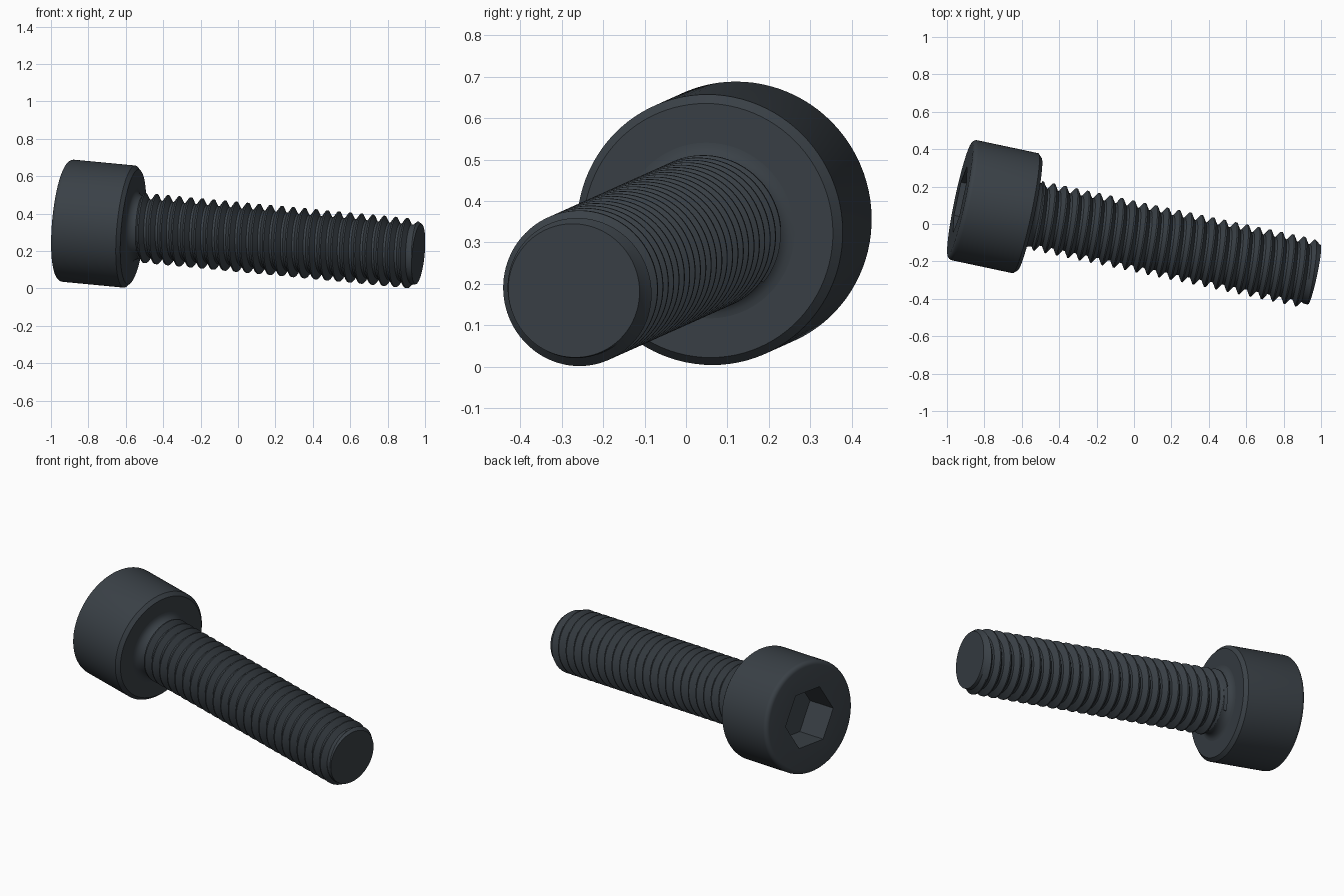
import bpy, bmesh, math
from mathutils import Matrix, Vector

cube = bpy.data.objects.get("Cube")
if cube:
    bpy.data.objects.remove(cube)

SEG = 96
HEAD_R, HEAD_H = 0.328, 0.38
LENGTH = 1.945
MAJOR, MINOR, TIP_R = 0.187, 0.154, 0.162
PITCH = 0.0625
HEX_APOTHEM, HEX_DEPTH = 0.157, 0.19

# Tilted frame of the screw: local z runs from the head to the tip
axis = Vector((0.974, -0.207, -0.0927)).normalized()
side = Vector((0, 0, 1)).cross(axis).normalized()
up = axis.cross(side)
frame = Matrix((side, up, axis)).transposed().to_4x4()
frame.translation = (-0.93, 0.132, 0.364)

steel = bpy.data.materials.new("dark_blued_steel")
steel.use_nodes = True
colour = (0.042, 0.052, 0.062, 1)
steel.diffuse_color = colour
steel.node_tree.nodes["Principled BSDF"].inputs["Base Color"].default_value = colour


def finish(name, bm):
    bmesh.ops.remove_doubles(bm, verts=bm.verts, dist=1e-5)
    bmesh.ops.recalc_face_normals(bm, faces=bm.faces)
    bm.transform(frame)
    mesh = bpy.data.meshes.new(name)
    bm.to_mesh(mesh)
    bm.free()
    mesh.materials.append(steel)
    obj = bpy.data.objects.new(name, mesh)
    bpy.context.collection.objects.link(obj)
    bpy.ops.object.select_all(action='DESELECT')
    obj.select_set(True)
    bpy.context.view_layer.objects.active = obj
    bpy.ops.object.shade_smooth_by_angle(angle=math.radians(30))


def point(r, a, t):
    return (r * math.cos(a), r * math.sin(a), t)


def hexagon(a):
    # Radius of a hexagon with a corner at angle zero
    sector = math.pi / 3
    return HEX_APOTHEM / math.cos(a % sector - sector / 2)


def lathe(name, profile, cap_start=False):
    bm = bmesh.new()
    rings = []
    for t, r in profile:
        ring = []
        for i in range(SEG):
            a = math.tau * i / SEG
            ring.append(bm.verts.new(point(r(a) if callable(r) else r, a, t)))
        rings.append(ring)
    for lo, hi in zip(rings, rings[1:]):
        for i in range(SEG):
            j = (i + 1) % SEG
            bm.faces.new((lo[i], lo[j], hi[j], hi[i]))
    if cap_start:
        bm.faces.new(rings[0])
    finish(name, bm)


# Cylindrical head with rounded top rim, chamfered underside and hex socket
ROUND = 0.025
rim = []
for k in range(7):
    a = math.pi / 2 * k / 6
    rim.append((ROUND * (1 - math.sin(a)), HEAD_R - ROUND * (1 - math.cos(a))))
rim.reverse()
lathe("socket_head",
      [(HEX_DEPTH, hexagon), (0, hexagon)] + rim
      + [(HEAD_H - 0.02, HEAD_R), (HEAD_H, HEAD_R - 0.02), (HEAD_H, 0.15)],
      cap_start=True)

# Concave fillet where the shank meets the head
fillet = []
for k in range(7):
    a = math.pi / 2 * k / 6
    fillet.append((HEAD_H + 0.05 * (1 - math.cos(a)),
                   0.168 + 0.045 * (1 - math.sin(a))))
lathe("neck_fillet", fillet + [(0.45, 0.15)])

# Helical thread: a crest and root profile swept round the shank
START = HEAD_H + 0.03
TAPER = LENGTH - 0.04
steps = [(0, MAJOR), (0.12, MAJOR), (0.46, MINOR), (0.66, MINOR)]
turns = math.ceil((LENGTH - START) / PITCH) + 2


def thread_point(row, i):
    turn, k = divmod(row, len(steps))
    offset, r = steps[k]
    t = START + PITCH * (turn - 1 + offset + i / SEG)
    if t <= START:
        t, r = START, MINOR
    elif t >= LENGTH:
        t, r = LENGTH, TIP_R
    elif t > TAPER:
        f = (t - TAPER) / (LENGTH - TAPER)
        limit = MAJOR + (TIP_R - MAJOR) * f
        r = min(limit, r + (limit - r) * f)
    return point(r, math.tau * i / SEG, t)


bm = bmesh.new()
grid = [[bm.verts.new(thread_point(row, i)) for i in range(SEG + 1)]
        for row in range(turns * len(steps))]
for lo, hi in zip(grid, grid[1:]):
    for i in range(SEG):
        bm.faces.new((lo[i], lo[i + 1], hi[i + 1], hi[i]))
bmesh.ops.remove_doubles(bm, verts=bm.verts, dist=1e-5)

# Flat tip
tip_edges = [e for e in bm.edges
             if e.is_boundary and all(v.co.z > LENGTH - 1e-4 for v in e.verts)]
bmesh.ops.contextual_create(bm, geom=tip_edges)
finish("threaded_shank", bm)
